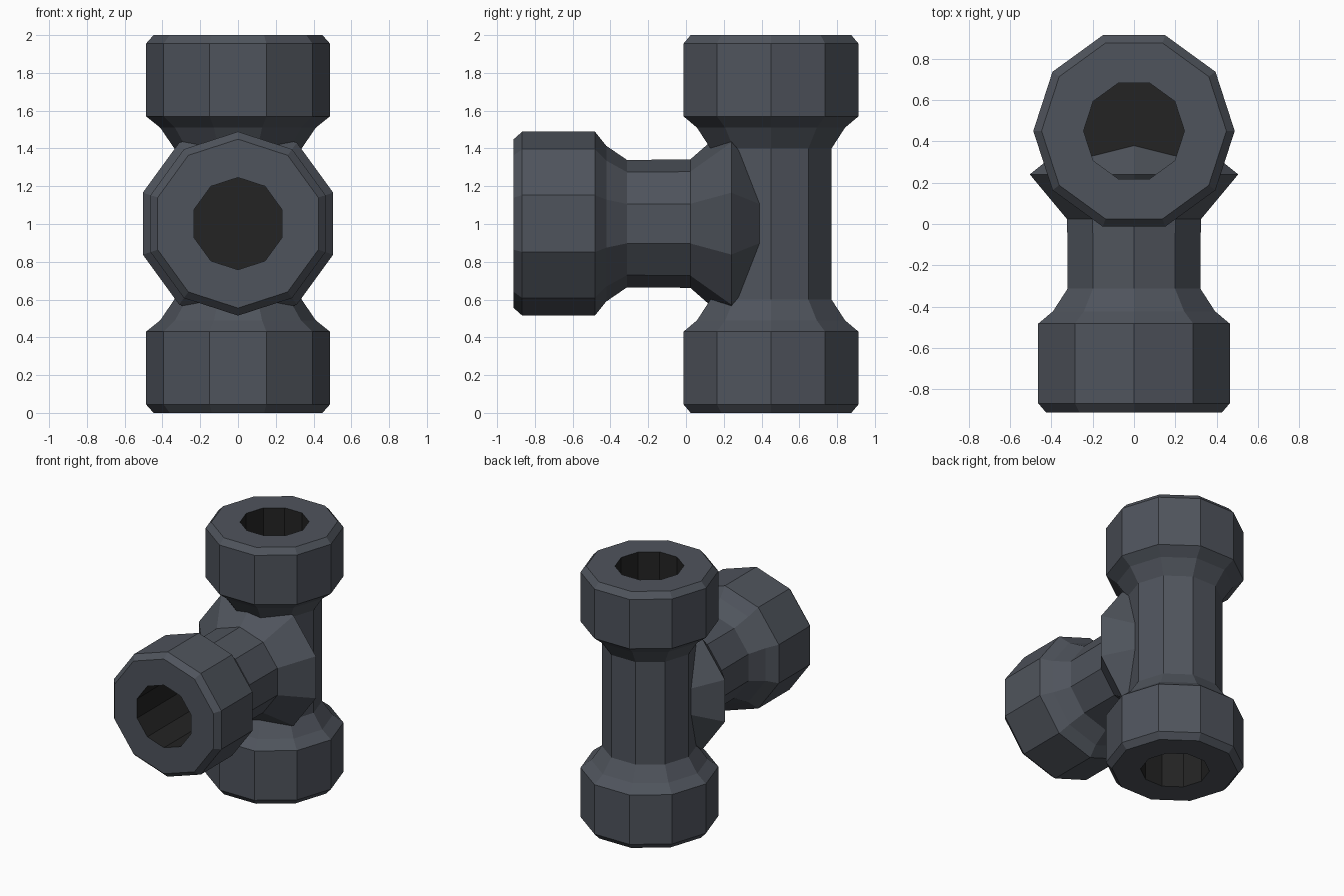
import bpy, bmesh
from math import cos, sin, tau
from mathutils import Matrix

if "Cube" in bpy.data.objects:
    bpy.data.objects.remove(bpy.data.objects["Cube"], do_unlink=True)

SIDES = 10


def material(name, rgb):
    mat = bpy.data.materials.new(name)
    mat.use_nodes = True
    mat.diffuse_color = (*rgb, 1)
    mat.node_tree.nodes["Principled BSDF"].inputs["Base Color"].default_value = (*rgb, 1)
    return mat


steel = material("blue grey metal", (0.078, 0.088, 0.107))
bore = material("dark bore", (0.017, 0.017, 0.017))


def lathe(name, profile, placement, dark_segments):
    """Spin (radius, height) points into a capped faceted solid; the caps are numbered
    -1 (start) and len(profile) (end) in dark_segments."""
    bm = bmesh.new()
    rings = [[bm.verts.new((r * cos(tau * i / SIDES), r * sin(tau * i / SIDES), h))
              for i in range(SIDES)] for r, h in profile]
    for s, (a, b) in enumerate(zip(rings, rings[1:])):
        for i in range(SIDES):
            j = (i + 1) % SIDES
            face = bm.faces.new((a[i], a[j], b[j], b[i]))
            face.material_index = int(s in dark_segments)
    for s, ring in ((-1, rings[0]), (len(profile), rings[-1])):
        bm.faces.new(ring).material_index = int(s in dark_segments)
    bmesh.ops.recalc_face_normals(bm, faces=bm.faces)
    bm.transform(placement)
    mesh = bpy.data.meshes.new(name)
    bm.to_mesh(mesh)
    bm.free()
    mesh.materials.append(steel)
    mesh.materials.append(bore)
    obj = bpy.data.objects.new(name, mesh)
    bpy.context.collection.objects.link(obj)
    return obj


# Socket end shared by all openings: bore floor, bore, rim, bevel, collar, taper, pipe
socket = [(0.244, 0.65), (0.244, 0), (0.447, 0), (0.487, 0.045),
          (0.487, 0.43), (0.412, 0.49), (0.337, 0.6)]

# Upright pipe with a socket at both ends
upright = socket + [(r, 2 - h) for r, h in reversed(socket)]
lathe("main_pipe", upright, Matrix.Translation((0, 0.45, 0)),
      {-1, 0, len(upright) - 2, len(upright)})

# Side branch with one socket, flaring out where it joins the upright pipe
branch = socket + [(0.34, 0.935), (0.53, 1.152), (0.255, 1.362)]
to_front = Matrix(((0, 1, 0, 0), (0, 0, 1, -0.912), (1, 0, 0, 1.002), (0, 0, 0, 1)))
lathe("branch_pipe", branch, to_front, {-1, 0})
